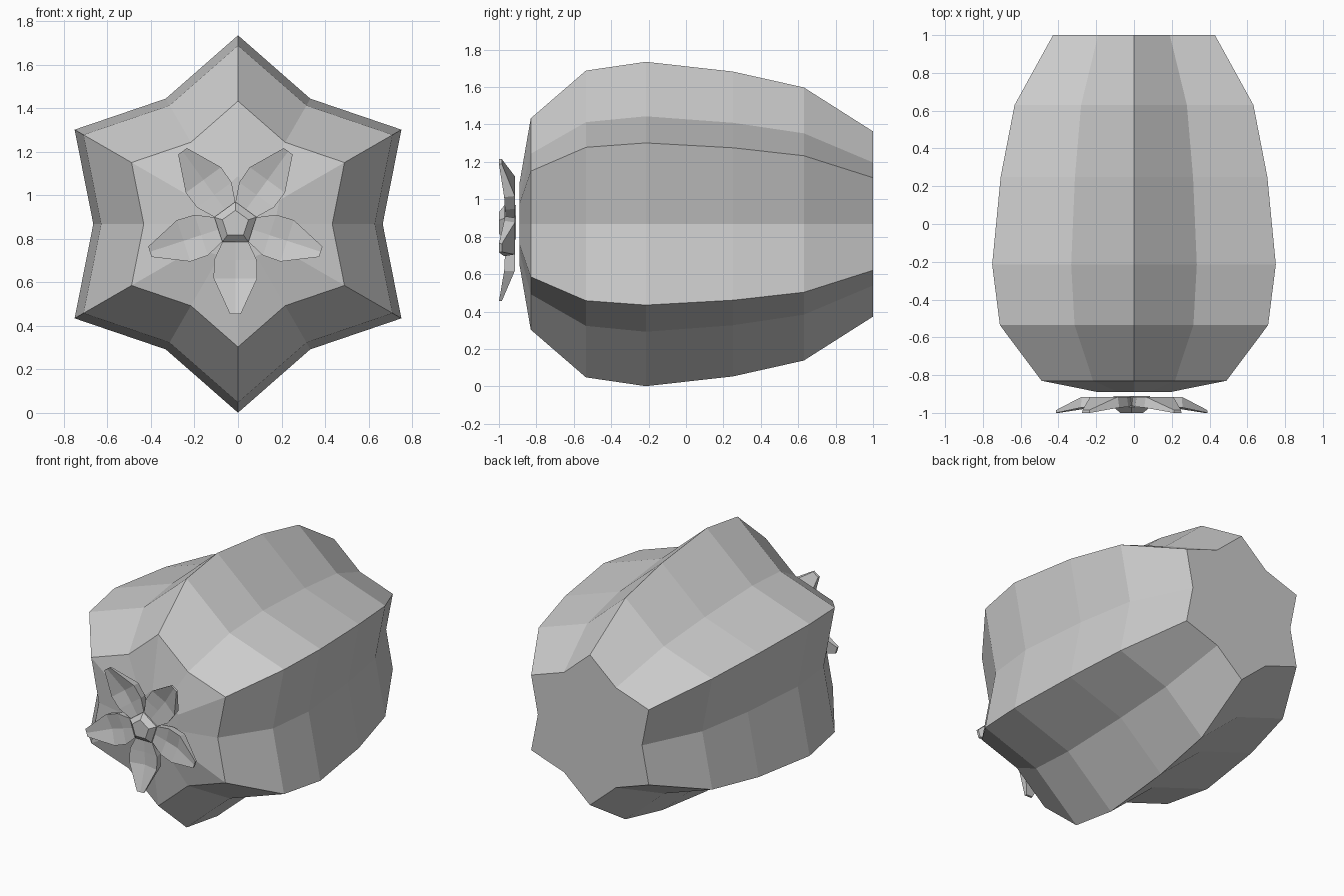
import bpy, bmesh
from math import sin, cos, pi, radians
from mathutils import Vector

if "Cube" in bpy.data.objects:
    bpy.data.objects.remove(bpy.data.objects["Cube"])

CZ = 0.868


def finish(name, bm):
    bmesh.ops.recalc_face_normals(bm, faces=bm.faces)
    me = bpy.data.meshes.new(name)
    bm.to_mesh(me)
    bm.free()
    ob = bpy.data.objects.new(name, me)
    bpy.context.collection.objects.link(ob)
    return ob


def loft(name, rings):
    """Closed rings of equal point count, capped at both ends."""
    bm = bmesh.new()
    rows = [[bm.verts.new(p) for p in r] for r in rings]
    n = len(rows[0])
    for a, b in zip(rows, rows[1:]):
        for i in range(n):
            j = (i + 1) % n
            bm.faces.new((a[i], a[j], b[j], b[i]))
    bm.faces.new(rows[0])
    bm.faces.new(rows[-1])
    return finish(name, bm)


def star(y, r):
    return [Vector((r * (0.767 if i % 2 else 1) * sin(i * pi / 6), y,
                    CZ + r * (0.767 if i % 2 else 1) * cos(i * pi / 6))) for i in range(12)]


def pentagon(y, r):
    return [Vector((-0.012 + r * sin(i * 2 * pi / 5), y,
                    CZ + r * cos(i * 2 * pi / 5))) for i in range(5)]


# Ribbed star-section fruit body
loft("ribbed_body", [star(y, r) for y, r in (
    (-0.89, 0.22), (-0.83, 0.565), (-0.535, 0.82), (-0.215, 0.867),
    (0.25, 0.815), (0.63, 0.73), (1.0, 0.495))])

# Flower centre
loft("flower_centre", [pentagon(-1.0, 0.063), pentagon(-0.97, 0.102), pentagon(-0.91, 0.102)])

# Petals: distance, half width, front edge y, front middle y, back y
ROWS = ((0.08, 0.058, -0.962, -0.962, -0.915), (0.165, 0.098, -0.968, -0.955, -0.915),
        (0.25, 0.100, -0.972, -0.952, -0.915), (0.413, 0.025, -1.0, -1.0, -0.985))
for k in range(5):
    a = radians(-90 + 72 * k)
    out, side = Vector((cos(a), 0, sin(a))), Vector((-sin(a), 0, cos(a)))
    rings = []
    for d, w, ye, ym, yb in ROWS:
        base = Vector((-0.012, 0, CZ)) + out * d
        rings.append([base + side * s * w + Vector((0, y, 0)) for s, y in
                      ((-1, ye), (0, ym), (1, ye), (0.9, yb), (0, yb), (-0.9, yb))])
    loft(f"petal_{k + 1}", rings)
